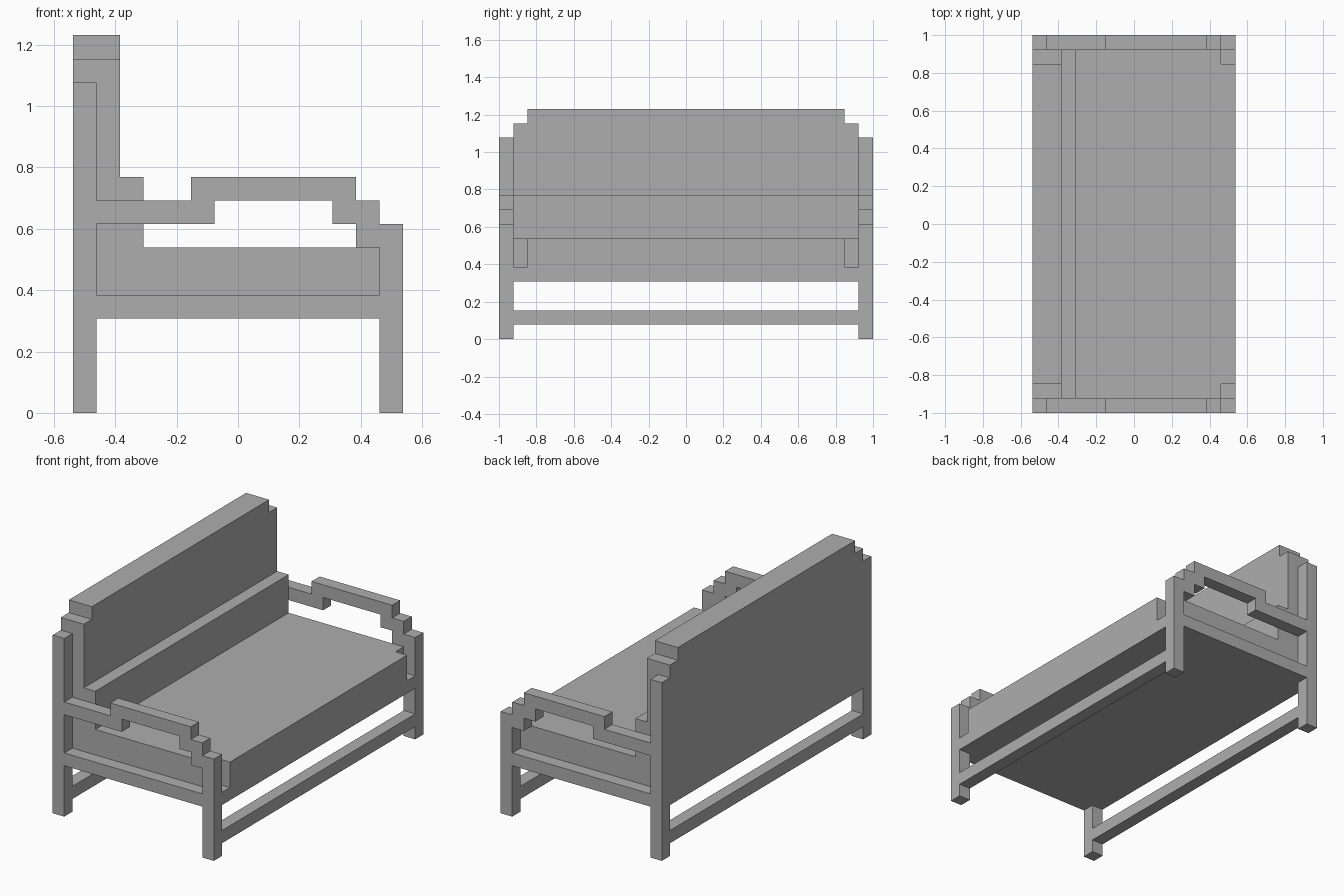
import bpy, bmesh
from mathutils import Vector

cube = bpy.data.objects.get("Cube")
if cube:
    bpy.data.objects.remove(cube, do_unlink=True)

U = 1 / 13  # the whole bench sits on a grid of this step

grey = bpy.data.materials.new("plain grey")
grey.use_nodes = True
colour = (0.42, 0.42, 0.42, 1)
grey.diffuse_color = colour
grey.node_tree.nodes["Principled BSDF"].inputs["Base Color"].default_value = colour


def prism(name, profile, axis, lo, hi, mirror=False):
    """Extrude a flat profile along one axis: 'y' takes (x, z), 'x' takes (y, z)."""
    def place(a, b, d):
        return Vector((a, d, b) if axis == "y" else (d, a, b)) * U
    bm = bmesh.new()
    face = bm.faces.new([bm.verts.new(place(a, b, lo)) for a, b in profile])
    extruded = bmesh.ops.extrude_face_region(bm, geom=[face])
    moved = [v for v in extruded["geom"] if isinstance(v, bmesh.types.BMVert)]
    bmesh.ops.translate(bm, verts=moved, vec=place(0, 0, hi - lo))
    bmesh.ops.recalc_face_normals(bm, faces=bm.faces)
    mesh = bpy.data.meshes.new(name)
    bm.to_mesh(mesh)
    bm.free()
    mesh.materials.append(grey)
    obj = bpy.data.objects.new(name, mesh)
    bpy.context.collection.objects.link(obj)
    if mirror:
        mod = obj.modifiers.new("other end", "MIRROR")
        mod.use_axis = (False, True, False)
        mod.use_mirror_merge = False
    return obj


def rect(a0, a1, b0, b1):
    return [(a0, b0), (a1, b0), (a1, b1), (a0, b1)]


def symmetric(half):
    return half + [(-a, b) for a, b in reversed(half)]


# End frames: legs, side rail and stepped armrest
prism("back_legs", rect(-7, -6, 0, 14), "y", 12, 13, True)
prism("front_legs", rect(6, 7, 0, 8), "y", 12, 13, True)
prism("side_rails", rect(-6, 6, 4, 5), "y", 12, 13, True)
armrest = [(-6, 8), (-1, 8), (-1, 9), (4, 9), (4, 8), (5, 8), (5, 7), (6, 7),
           (6, 9), (5, 9), (5, 10), (-2, 10), (-2, 9), (-6, 9)]
prism("armrests", armrest, "y", 12, 13, True)

# Long stretchers between the legs
for name, x in (("back_stretcher", -7), ("front_stretcher", 6)):
    prism(name, rect(-12, 12, 1, 2), "x", x, x + 1)

# Seat, with its front edge notched at both corners
prism("seat", rect(-12, 12, 4, 7), "x", -5, 6)
prism("seat_front", symmetric([(12, 4), (12, 5), (11, 5), (11, 7)]), "x", 6, 7)

# Stepped backrest and the low bolster against it
prism("backrest", symmetric([(12, 4), (12, 15), (11, 15), (11, 16)]), "x", -7, -5)
prism("bolster", rect(-12, 12, 7, 10), "x", -5, -4)
